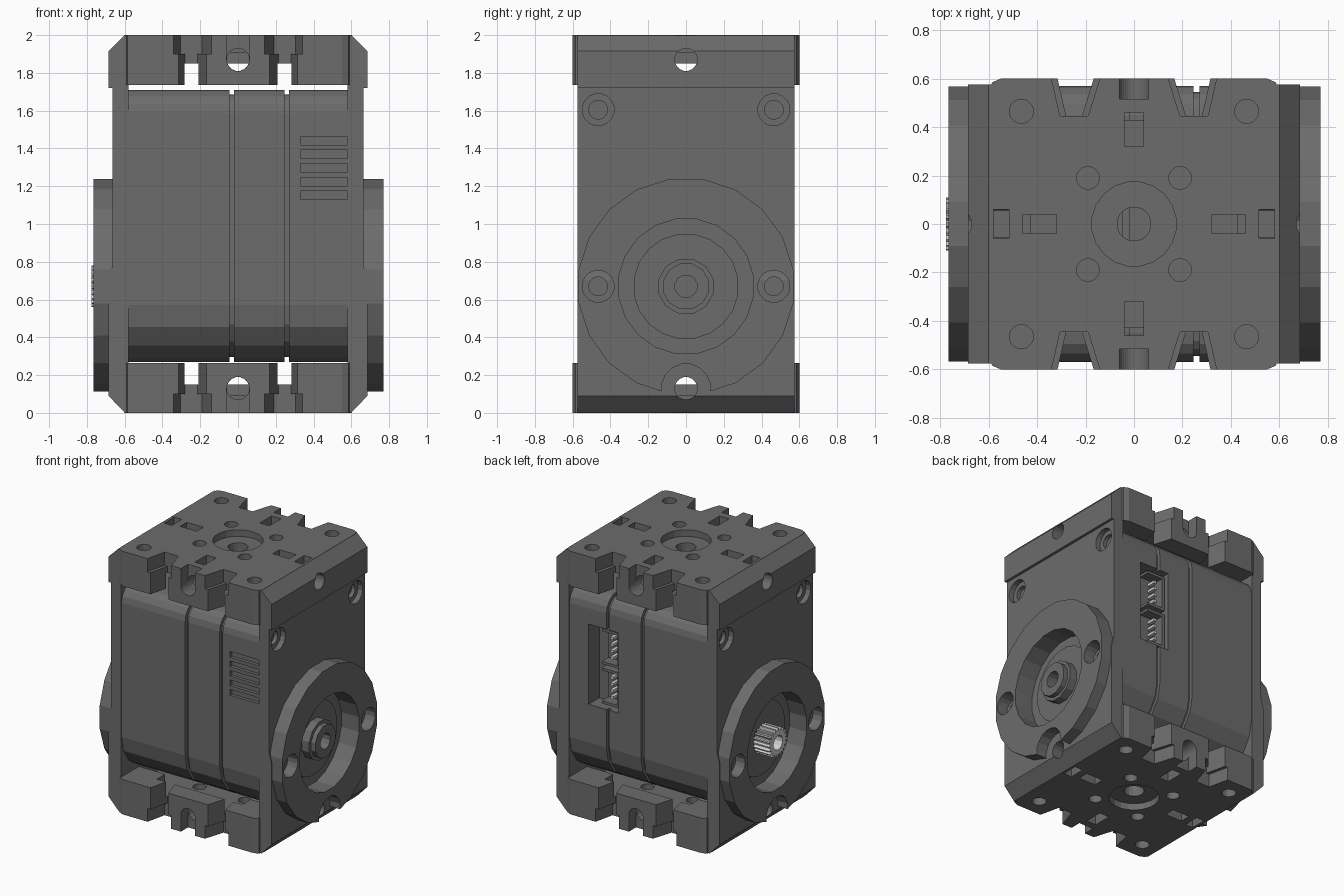
import bpy, bmesh
from math import cos, sin, pi
from mathutils import Vector

if "Cube" in bpy.data.objects:
    bpy.data.objects.remove(bpy.data.objects["Cube"])


def material(name, rgb):
    mat = bpy.data.materials.new(name)
    mat.use_nodes = True
    mat.diffuse_color = (*rgb, 1)
    mat.node_tree.nodes["Principled BSDF"].inputs["Base Color"].default_value = (*rgb, 1)
    return mat


GREY = material("dark_grey_plastic", (0.15, 0.15, 0.15))
METAL = material("pale_metal", (0.65, 0.65, 0.65))


def ngon(u, v, r, n=16):
    return [(u + r * cos(2 * pi * (i + .5) / n), v + r * sin(2 * pi * (i + .5) / n))
            for i in range(n)]


def rect(u0, u1, v0, v1):
    return [(u0, v0), (u1, v0), (u1, v1), (u0, v1)]


def prism(name, axis, pts, lo, hi, mat=GREY):
    """Extrude a 2D outline along an axis."""
    place = {"x": lambda a, b, h: (h, a, b),
             "y": lambda a, b, h: (a, h, b),
             "z": lambda a, b, h: (a, b, h)}[axis]
    bm = bmesh.new()
    base = bm.faces.new([bm.verts.new(place(a, b, lo)) for a, b in pts])
    ext = bmesh.ops.extrude_face_region(bm, geom=[base])
    verts = [e for e in ext["geom"] if isinstance(e, bmesh.types.BMVert)]
    bmesh.ops.translate(bm, verts=verts, vec=Vector(place(0, 0, hi - lo)))
    bmesh.ops.recalc_face_normals(bm, faces=bm.faces[:])
    mesh = bpy.data.meshes.new(name)
    bm.to_mesh(mesh)
    bm.free()
    mesh.materials.append(mat)
    obj = bpy.data.objects.new(name, mesh)
    bpy.context.collection.objects.link(obj)
    return obj


def cut(obj, *prism_args):
    """Subtract one prism and bake the result."""
    tool = prism("cutter", *prism_args)
    tool.hide_render = True
    tool.data.materials.clear()
    tool.data.materials.append(obj.data.materials[0])
    mod = obj.modifiers.new("cut", "BOOLEAN")
    mod.operation, mod.solver, mod.object = "DIFFERENCE", "EXACT", tool
    graph = bpy.context.evaluated_depsgraph_get()
    graph.update()
    baked = bpy.data.meshes.new_from_object(obj.evaluated_get(graph))
    obj.modifiers.clear()
    obj.data = baked
    bpy.data.objects.remove(tool)


# Rounded motor case: core plus three shells separated by grooves
def case_outline(y, z0, z1, r0, r1):
    pts = []
    for cy, cz, r, start in ((y - r0, z0 + r0, r0, -90), (y - r1, z1 - r1, r1, 0),
                             (r1 - y, z1 - r1, r1, 90), (r0 - y, z0 + r0, r0, 180)):
        for i in range(5):
            a = (start + 22.5 * i) * pi / 180
            pts.append((cy + r * cos(a), cz + r * sin(a)))
    return pts


core = prism("case_core", "x", case_outline(.545, .295, 1.685, .28, .1), -.59, .59)
shells = [prism("case_shell", "x", case_outline(.57, .27, 1.71, .3, .12), a, b)
          for a, b in ((-.585, -.045), (-.02, .245), (.27, .585))]
for part in [core] + shells[1:]:
    cut(part, "y", rect(.17, .42, .86, 1.47), .44, .65)

# Ventilation slots
for i in range(5):
    z = 1.13 + .072 * i
    cut(shells[2], "y", rect(.33, .58, z, z + .045), -.65, -.54)

# Socket housings and pins inside the rear window
for z in (.88, 1.18):
    socket = prism("socket_housing", "y", rect(.18, .33, z, z + .27), .43, .54)
    cut(socket, "y", rect(.2, .34, z + .02, z + .25), .46, .6)
    for i in range(4):
        pz = z + .05 + .05 * i
        prism("socket_pin", "y", rect(.24, .265, pz, pz + .02), .45, .53, METAL)

# Mounting bracket with a hollow underside
c = .05
outline = []
for sx, sy in ((1, 1), (-1, 1), (-1, -1), (1, -1)):
    corner = [(sx * .6, sy * (.6 - c)), (sx * .585, sy * .585), (sx * (.6 - c), sy * .6)]
    outline += corner if sx * sy > 0 else corner[::-1]
bracket = prism("top_bracket", "z", outline, 1.735, 2)
cut(bracket, "z", rect(-.58, .58, -.36, .36), 1.7, 1.85)
cut(bracket, "z", rect(-.36, .36, -.46, .46), 1.7, 1.85)

# Stepped dovetail notches and corner screw holes
for sx in (-1, 1):
    for sy in (-1, 1):
        for inset, lo, hi in ((0, 1.9, 2.1), (.025, 1.7, 1.92)):
            pts = [(.135 + inset, .62), (.19 + inset, .445),
                   (.305 - inset, .445), (.345 - inset, .62)]
            cut(bracket, "z", [(sx * x, sy * y) for x, y in pts], lo, hi)
        cut(bracket, "z", ngon(sx * .465, sy * .465, .05), 1.8, 2.1)
        cut(bracket, "z", ngon(sx * .19, sy * .19, .047), 1.8, 2.1)

# Centre bore, pockets and edge slots
cut(bracket, "z", ngon(0, 0, .175, 20), 1.95, 2.1)
cut(bracket, "z", ngon(0, 0, .07), 1.8, 2.1)
u_slot = [(.06 * cos(pi * i / 8), 1.87 - .06 * sin(pi * i / 8)) for i in range(9)]
u_slot += [(-.06, 2.1), (.06, 2.1)]
for s in (-1, 1):
    cut(bracket, "z", rect(s * .39 - .07, s * .39 + .07, -.04, .04), 1.91, 2.1)
    cut(bracket, "z", rect(-.04, .04, s * .39 - .07, s * .39 + .07), 1.91, 2.1)
    for axis in "xy":
        cut(bracket, axis, u_slot, *sorted((s * .515, s * .65)))
        cut(bracket, axis, ngon(0, 1.87, .06), *sorted((s * .43, s * .65)))

# Bottom bracket is the flipped top one
bottom = bpy.data.objects.new("bottom_bracket", bracket.data.copy())
bpy.context.collection.objects.link(bottom)
for v in bottom.data.vertices:
    v.co.z = 2 - v.co.z
bottom.data.flip_normals()

# Side plates with round flanges
AXLE = .67
for s, side in ((1, "left"), (-1, "right")):
    def span(a, b):
        return sorted((s * a, s * b))

    profile = [(.58, .001), (.6, .001), (.685, .09), (.685, .7), (.665, .78), (.665, 1.72),
               (.685, 1.72), (.685, 1.915), (.6, 1.999), (.58, 1.999)]
    plate = prism(side + "_side_plate", "y", [(s * x, z) for x, z in profile], -.575, .575)
    flange = prism(side + "_flange", "x", ngon(0, AXLE, .575, 20),
                   *span(.66, .77 if s > 0 else .765))
    cut(flange, "x", ngon(0, AXLE, .36, 20), *span(.6, .8))
    cut(plate, "x", ngon(0, AXLE, .36, 20), *span(.62, .8))
    cut(flange, "x", ngon(0, .13, .13), *span(.6, .8))
    for z in (.13, 1.87):
        cut(plate, "x", ngon(0, z, .06), *span(.5, .8))
    for y in (-.465, .465):
        cut(flange, "x", ngon(y, AXLE, .085), *span(.6, .8))
        cut(plate, "x", ngon(y, AXLE, .05), *span(.62, .8))
        cut(plate, "x", ngon(y, 1.605, .085), *span(.625, .8))
        cut(plate, "x", ngon(y, 1.605, .05), *span(.595, .8))
    prism(side + "_bearing_ring", "x", ngon(0, AXLE, .28, 20), *span(.6, .64))

# Idler hub on the left
for name, r, end in (("hub_base", .15, .7), ("hub_boss", .125, .735)):
    hub = prism(name, "x", ngon(0, AXLE, r, 12), .62, end)
    cut(hub, "x", ngon(0, AXLE, .06, 12), .64, .8)

# Toothed output shaft on the right
teeth = [((.11 if i % 4 < 2 else .09) * cos(2 * pi * i / 80),
          AXLE + (.11 if i % 4 < 2 else .09) * sin(2 * pi * i / 80)) for i in range(80)]
shaft = prism("output_shaft", "x", teeth, -.775, -.62, METAL)
cut(shaft, "x", ngon(0, AXLE, .055, 12), -.8, -.66)
